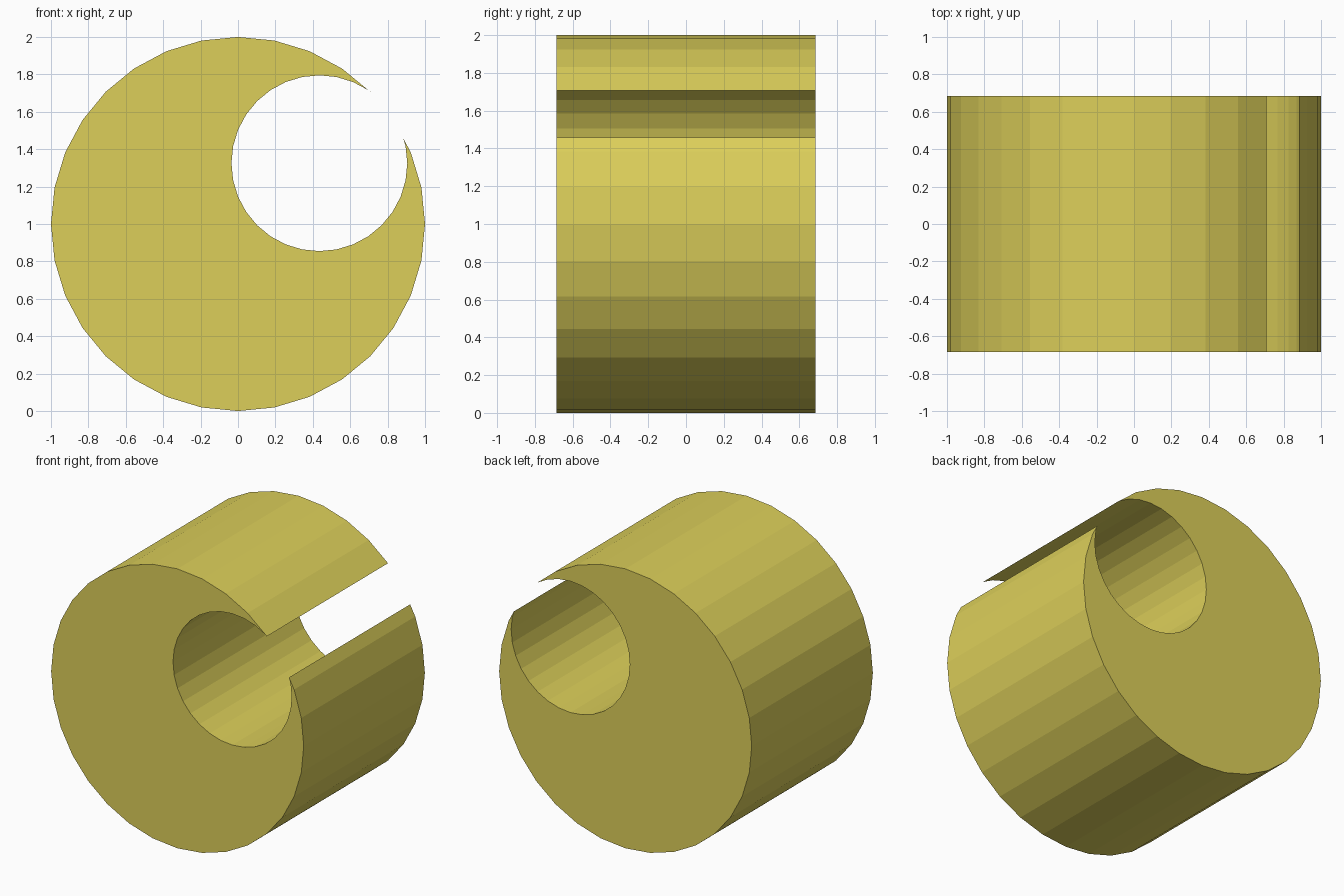
import bpy
import math

if "Cube" in bpy.data.objects:
    bpy.data.objects.remove(bpy.data.objects["Cube"])

HALF_LEN = 0.685


def cylinder(name, radius, x, z, depth):
    """32-sided cylinder lying along y."""
    bpy.ops.mesh.primitive_cylinder_add(
        vertices=32, radius=radius, depth=depth,
        location=(x, 0, z), rotation=(math.pi / 2, 0, 0))
    obj = bpy.context.object
    obj.name = name
    return obj


# Solid drum and the off-centre bore that breaks through its wall
drum = cylinder("slotted_drum", 1.0, 0.0, 1.0, 2 * HALF_LEN)
bore = cylinder("bore_cutter", 0.47, 0.435, 1.325, 4 * HALF_LEN)
bore.hide_render = True

mat = bpy.data.materials.new("mustard yellow")
mat.diffuse_color = (0.716, 0.624, 0.102, 1)
mat.use_nodes = True
mat.node_tree.nodes["Principled BSDF"].inputs["Base Color"].default_value = mat.diffuse_color
for obj in (drum, bore):
    obj.data.materials.append(mat)

# Cut the bore, then drop the cutter
cut = drum.modifiers.new("bore", 'BOOLEAN')
cut.operation = 'DIFFERENCE'
cut.solver = 'EXACT'
cut.object = bore
bpy.ops.object.select_all(action='DESELECT')
drum.select_set(True)
bpy.context.view_layer.objects.active = drum
bpy.ops.object.modifier_apply(modifier=cut.name)
bpy.data.objects.remove(bore, do_unlink=True)
bpy.ops.object.shade_flat()
